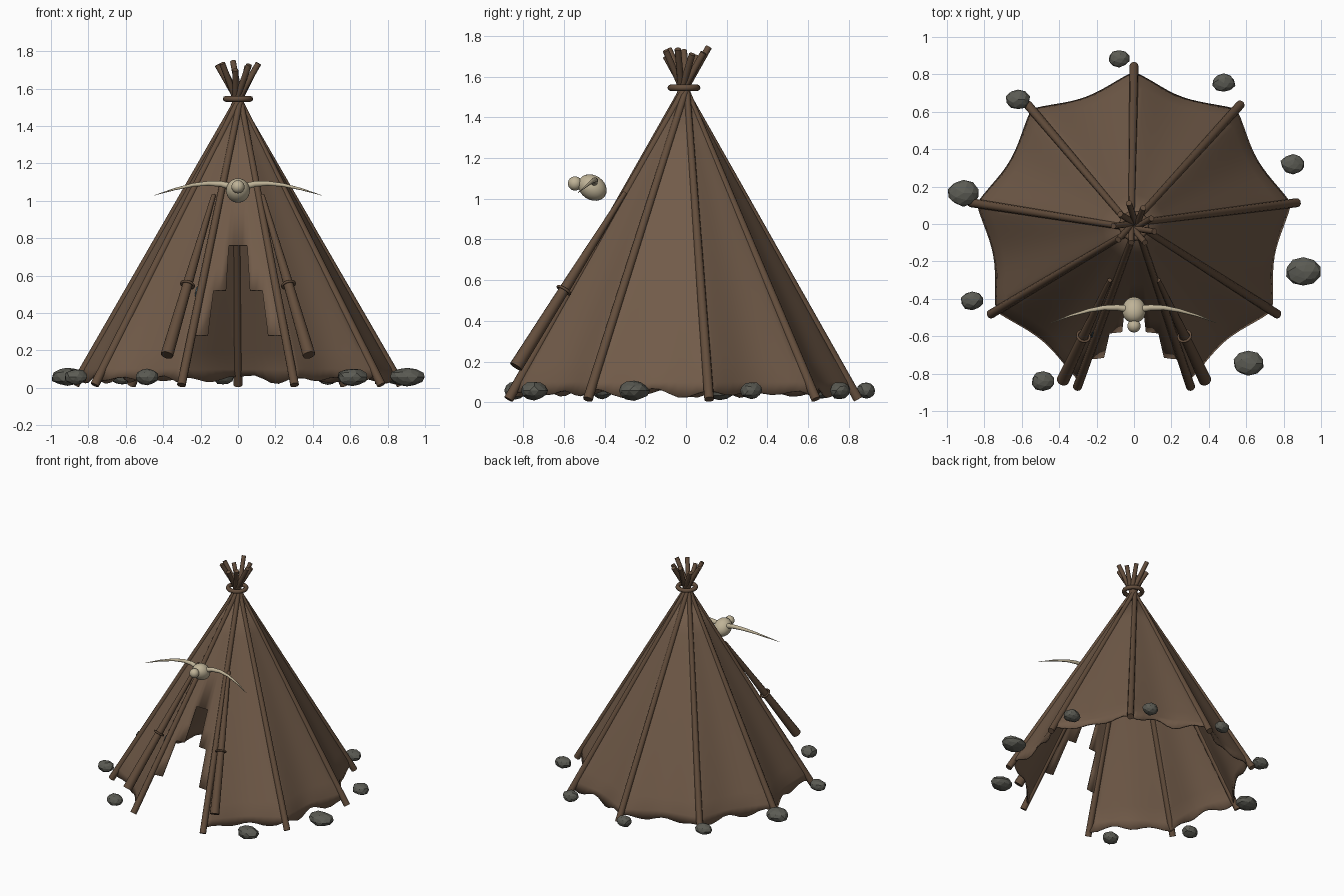
import bpy, bmesh, math, random
from mathutils import Vector

if "Cube" in bpy.data.objects:
    bpy.data.objects.remove(bpy.data.objects["Cube"])

random.seed(4)


def material(name, rgb):
    m = bpy.data.materials.new(name)
    m.diffuse_color = (*rgb, 1)
    m.use_nodes = True
    m.node_tree.nodes["Principled BSDF"].inputs["Base Color"].default_value = m.diffuse_color
    return m


HIDE = material("hide brown", (0.165, 0.104, 0.066))
WOOD = material("pole brown", (0.125, 0.075, 0.045))
STONE = material("stone grey", (0.105, 0.105, 0.088))
BONE = material("bone", (0.52, 0.45, 0.31))
BLUE = material("feather blue", (0.06, 0.11, 0.14))


def make(name, bm, mat, smooth=True):
    bmesh.ops.recalc_face_normals(bm, faces=bm.faces)
    me = bpy.data.meshes.new(name)
    bm.to_mesh(me)
    bm.free()
    me.materials.append(mat)
    ob = bpy.data.objects.new(name, me)
    bpy.context.collection.objects.link(ob)
    for p in me.polygons:
        p.use_smooth = smooth
    if smooth:
        bpy.ops.object.select_all(action='DESELECT')
        ob.select_set(True)
        bpy.context.view_layer.objects.active = ob
        bpy.ops.object.shade_smooth_by_angle(angle=math.radians(45))
    return ob


def tube(name, pts, radii, mat, sides=10):
    """Tapered round tube along a path."""
    bm = bmesh.new()
    pts = [Vector(p) for p in pts]
    rings = []
    for i, p in enumerate(pts):
        d = (pts[min(i + 1, len(pts) - 1)] - pts[max(i - 1, 0)]).normalized()
        q = d.to_track_quat('Z', 'Y')
        rings.append([bm.verts.new(p + q @ Vector((radii[i] * math.cos(a), radii[i] * math.sin(a), 0)))
                      for a in (2 * math.pi * k / sides for k in range(sides))])
    for r0, r1 in zip(rings, rings[1:]):
        for k in range(sides):
            j = (k + 1) % sides
            bm.faces.new((r0[k], r0[j], r1[j], r1[k]))
    bm.faces.new(rings[0][::-1])
    bm.faces.new(rings[-1])
    return make(name, bm, mat)


def ball(name, loc, scale, mat, rot=(0, 0, 0)):
    bm = bmesh.new()
    bmesh.ops.create_uvsphere(bm, u_segments=20, v_segments=12, radius=1)
    ob = make(name, bm, mat)
    ob.location, ob.scale, ob.rotation_euler = loc, scale, rot
    return ob


def ring(name, loc, major, minor, mat, axis=(0, 0, 1)):
    bpy.ops.mesh.primitive_torus_add(major_radius=major, minor_radius=minor,
                                     major_segments=24, minor_segments=8, location=loc)
    ob = bpy.context.object
    ob.name = name
    ob.rotation_euler = Vector(axis).to_track_quat('Z', 'Y').to_euler()
    ob.data.materials.append(mat)
    bpy.ops.object.shade_smooth()
    return ob


APEX = 1.53


def cone_point(angle, z, r):
    cy = -0.04 + 0.03 * z / APEX
    return Vector((r * math.cos(angle), cy + r * math.sin(angle), z))


# Nine poles crossing at the top
for i in range(9):
    a = math.radians(90 + 40 * i)
    base = cone_point(a, 0.015, 0.885)
    cross = cone_point(a + 1.2, APEX, 0.014)
    k = (1.70 + 0.035 * ((i * 4) % 3) / 2 + 0.01 * (i % 2) - base.z) / (cross.z - base.z)
    tube("pole", [base, cross, base + (cross - base) * k], [0.024, 0.017, 0.016], WOOD)

# Hide cover sagging between the poles, with a stepped doorway
COLS = 108
LEVELS = [None, 0.10, 0.19, 0.28, 0.40, 0.52, 0.64, 0.76, 1.0, 1.24, 1.52]
bm = bmesh.new()
grid = []
for z0 in LEVELS:
    row = []
    for c in range(COLS):
        u = (c % 12) / 12
        a = math.radians(90 + 360 * c / COLS)
        sag = math.sin(math.pi * u)
        z = z0
        if z is None:
            z = 0.045 + 0.016 * math.cos(4 * math.pi * u + c // 12) + 0.008 * math.sin(c * 0.9)
        t = max(z, 0.075 if z0 is None else 0) / APEX
        r = 0.885 * (1 - t) + 0.008
        r -= sag * (0.06 * r + 0.045 * (1 - t) ** 2.5)
        row.append(bm.verts.new(cone_point(a, z, r)))
    grid.append(row)
for i in range(len(LEVELS) - 1):
    top = LEVELS[i + 1]
    half = 20 if top <= 0.28 else 13.4 if top <= 0.52 else 6.7 if top <= 0.76 else 0
    for c in range(COLS):
        off = abs(90 + 360 * (c + 0.5) / COLS - 270)
        if off > half:
            d = (c + 1) % COLS
            bm.faces.new((grid[i][c], grid[i][d], grid[i + 1][d], grid[i + 1][c]))
cover = make("hide_cover", bm, HIDE)
mod = cover.modifiers.new("thickness", 'SOLIDIFY')
mod.thickness = 0.01
mod.offset = 0

# Rope around the crossing
ring("top_rope", (0, -0.01, 1.545), 0.065, 0.016, WOOD)

# Rolled door flaps with ties
for s in (-1, 1):
    lo, hi = Vector((s * 0.38, -0.835, 0.175)), Vector((s * 0.13, -0.30, 1.03))
    tube("door_flap_roll", [lo, lo.lerp(hi, 0.5), hi], [0.034, 0.025, 0.012], WOOD, 12)
    ring("flap_tie", lo.lerp(hi, 0.44), 0.034, 0.007, WOOD, hi - lo)

# Small feather beside the doorway
ball("feather", (-0.215, -0.60, 0.50), (0.014, 0.006, 0.05), BLUE, (-0.5, 0, 0))

# Horned skull above the door
ball("skull", (0, -0.46, 1.055), (0.064, 0.075, 0.06), BONE, (-0.6, 0, 0))
ball("skull_snout", (0, -0.545, 1.075), (0.035, 0.035, 0.035), BONE)
for s in (-1, 1):
    path = [(0.03, -0.455, 1.075), (0.09, -0.447, 1.09), (0.16, -0.448, 1.093), (0.24, -0.462, 1.085),
            (0.34, -0.49, 1.062), (0.445, -0.53, 1.03)]
    tube("horn", [(s * x, y, z) for x, y, z in path], [0.019, 0.016, 0.013, 0.010, 0.006, 0.001], BONE)

# Ring of weighing stones
STONES = [(-0.08, 0.885, 0.057), (0.48, 0.755, 0.062), (0.85, 0.32, 0.066), (0.905, -0.255, 0.093),
          (0.61, -0.745, 0.082), (-0.485, -0.84, 0.065), (-0.865, -0.41, 0.062), (-0.912, 0.165, 0.086),
          (-0.62, 0.665, 0.064)]
for x, y, r in STONES:
    bm = bmesh.new()
    bmesh.ops.create_icosphere(bm, subdivisions=2, radius=1)
    for v in bm.verts:
        v.co *= random.uniform(0.92, 1.06)
        v.co = Vector((v.co.x * r, v.co.y * r * 0.82, v.co.z * (0.03 + r * 0.2)))
    make("stone", bm, STONE, False).location = (x, y, 0.058)
